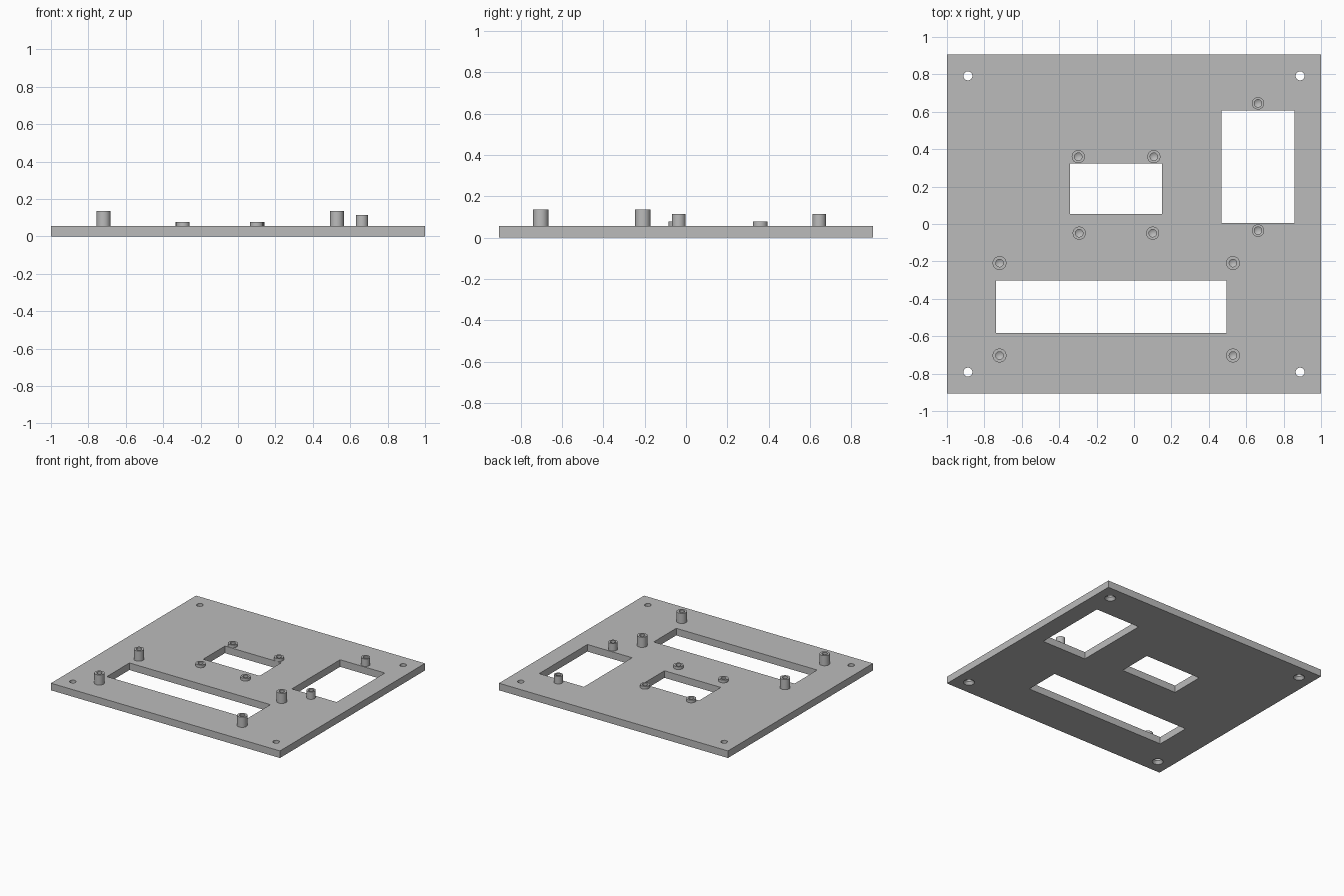
import bpy, bmesh, math
from mathutils import Matrix

cube = bpy.data.objects.get("Cube")
if cube:
    bpy.data.objects.remove(cube, do_unlink=True)

HALF_Y, TOP, SEGMENTS = 0.905, 0.056, 32

grey = bpy.data.materials.new("plain grey")
grey.use_nodes = True
grey.diffuse_color = (0.5, 0.5, 0.5, 1)
grey.node_tree.nodes["Principled BSDF"].inputs["Base Color"].default_value = grey.diffuse_color


def finish(name, bm):
    mesh = bpy.data.meshes.new(name)
    bm.to_mesh(mesh)
    bm.free()
    mesh.materials.append(grey)
    obj = bpy.data.objects.new(name, mesh)
    bpy.context.collection.objects.link(obj)
    return obj


def box(name, x0, x1, y0, y1, z0, z1):
    bm = bmesh.new()
    size = Matrix.Diagonal((x1 - x0, y1 - y0, z1 - z0, 1))
    centre = Matrix.Translation(((x0 + x1) / 2, (y0 + y1) / 2, (z0 + z1) / 2))
    bmesh.ops.create_cube(bm, size=1, matrix=centre @ size)
    return finish(name, bm)


def lathe(name, profile, x, y):
    """Turn a (radius, height) profile about the vertical axis."""
    bm = bmesh.new()
    verts = [bm.verts.new((r, 0, z)) for r, z in profile]
    edges = [bm.edges.new(pair) for pair in zip(verts, verts[1:])]
    bmesh.ops.spin(bm, geom=verts + edges, cent=(0, 0, 0), axis=(0, 0, 1),
                   angle=math.tau, steps=SEGMENTS, use_duplicate=False)
    bmesh.ops.remove_doubles(bm, verts=bm.verts, dist=1e-5)
    bmesh.ops.recalc_face_normals(bm, faces=bm.faces)
    bmesh.ops.translate(bm, verts=bm.verts, vec=(x, y, 0))
    return finish(name, bm)


def activate(obj):
    bpy.ops.object.select_all(action="DESELECT")
    obj.select_set(True)
    bpy.context.view_layer.objects.active = obj


def cut(target, cutter):
    activate(target)
    mod = target.modifiers.new("cut", "BOOLEAN")
    mod.operation, mod.solver, mod.object = "DIFFERENCE", "EXACT", cutter
    bpy.ops.object.modifier_apply(modifier=mod.name)
    bpy.data.objects.remove(cutter, do_unlink=True)


# Base plate with its three rectangular windows
plate = box("mounting_plate", -1, 1, -HALF_Y, HALF_Y, 0, TOP)
windows = [(-0.341, 0.151, 0.053, 0.324),
           (0.467, 0.858, 0.005, 0.607),
           (-0.737, 0.494, -0.584, -0.302)]
for window in windows:
    cut(plate, box("window_cutter", *window, -0.1, 0.2))

# Corner screw holes, countersunk from below
screw = [(0, -0.02), (0.04, -0.02), (0.04, 0), (0.024, 0.022), (0.024, 0.1), (0, 0.1)]
for x in (-0.888, 0.888):
    for y in (-0.792, 0.792):
        cut(plate, lathe("screw_cutter", screw, x, y))

# Hollow standoffs: name, outer radius, top height, positions
standoffs = [
    ("tall_standoff", 0.037, 0.136, [(x, y) for x in (-0.719, 0.529) for y in (-0.703, -0.209)]),
    ("medium_standoff", 0.033, 0.115, [(0.663, 0.645), (0.663, -0.035)]),
    ("short_standoff", 0.035, 0.078, [(-0.298, 0.36), (0.106, 0.36), (-0.293, -0.049), (0.1, -0.049)]),
]
BORE = 0.02
drill = [(0, 0.028), (BORE, 0.04), (BORE, 0.2), (0, 0.2)]
parts = [plate]
for name, radius, height, places in standoffs:
    tube = [(radius, TOP), (radius, height), (BORE, height), (BORE, TOP)]
    for i, (x, y) in enumerate(places, 1):
        cut(plate, lathe("drill_cutter", drill, x, y))
        parts.append(lathe(f"{name}_{i}", tube, x, y))

# Smooth the round walls and keep the rims crisp
for part in parts:
    activate(part)
    bpy.ops.object.shade_smooth_by_angle(angle=math.radians(25))
